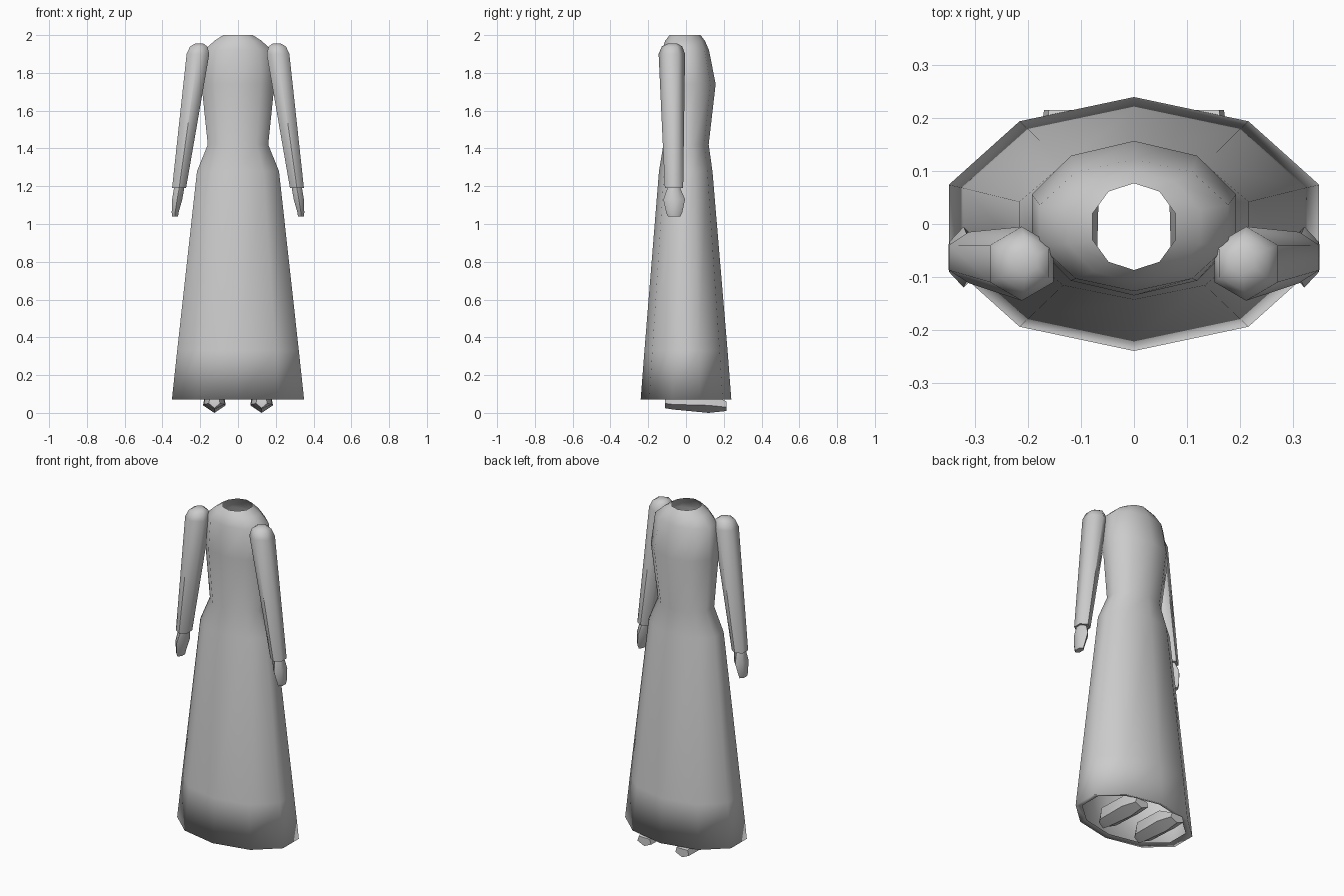
import bpy, bmesh
from math import sin, cos, pi

old = bpy.data.objects.get("Cube")
if old:
    bpy.data.objects.remove(old, do_unlink=True)

grey = bpy.data.materials.new("light grey")
grey.use_nodes = True
colour = (0.6, 0.6, 0.6, 1)
grey.diffuse_color = colour
grey.node_tree.nodes["Principled BSDF"].inputs["Base Color"].default_value = colour


def loft(name, rings, caps=(True, True), smooth_angle=None):
    """Skin a list of closed rings of points."""
    bm = bmesh.new()
    loops = [[bm.verts.new(p) for p in ring] for ring in rings]
    n = len(loops[0])
    for a, b in zip(loops, loops[1:]):
        for i in range(n):
            j = (i + 1) % n
            bm.faces.new((a[i], a[j], b[j], b[i]))
    if caps[0]:
        bm.faces.new(loops[0][::-1])
    if caps[1]:
        bm.faces.new(loops[-1])
    if any(caps):
        bmesh.ops.recalc_face_normals(bm, faces=bm.faces)
    mesh = bpy.data.meshes.new(name)
    bm.to_mesh(mesh)
    bm.free()
    mesh.materials.append(grey)
    obj = bpy.data.objects.new(name, mesh)
    bpy.context.collection.objects.link(obj)
    bpy.ops.object.select_all(action='DESELECT')
    obj.select_set(True)
    bpy.context.view_layer.objects.active = obj
    if smooth_angle:
        bpy.ops.object.shade_smooth_by_angle(angle=smooth_angle)
    else:
        bpy.ops.object.shade_smooth()
    return obj


def oval(z, half_x, y0, y1, n=10, x=0.0, turn=pi / 2):
    """Horizontal ring, counter-clockwise, from y0 to y1."""
    cy, ry = (y0 + y1) / 2, (y1 - y0) / 2
    angles = [turn + 2 * pi * i / n for i in range(n)]
    widest = max(abs(cos(a)) for a in angles)
    return [(x + half_x * cos(a) / widest, cy + ry * sin(a), z) for a in angles]


# Dress: open at the neck, hem turned inwards
dress = [
    (0.08, 0.31, -0.21, 0.21),
    (0.07, 0.35, -0.24, 0.24),
    (0.33, 0.322, -0.22, 0.22),
    (1.28, 0.217, -0.143, 0.14),
    (1.42, 0.16, -0.12, 0.12),
    (1.74, 0.193, -0.135, 0.157),
    (1.92, 0.178, -0.127, 0.122),
    (1.97, 0.125, -0.11, 0.1),
    (2.0, 0.078, -0.087, 0.077),
]
loft("dress", [oval(*row) for row in dress], caps=(False, False))

# Sleeve rows: z, centre x, half width, y range
sleeve = [
    (1.19, 0.312, 0.037, -0.112, -0.015),
    (1.90, 0.212, 0.06, -0.145, -0.005),
    (1.94, 0.208, 0.046, -0.128, -0.02),
    (1.955, 0.205, 0.022, -0.095, -0.045),
]
hand = [
    (1.04, 0.333, 0.016, -0.095, -0.03),
    (1.06, 0.333, 0.018, -0.105, -0.02),
    (1.13, 0.322, 0.027, -0.12, -0.005),
    (1.20, 0.310, 0.027, -0.095, -0.035),
]
# Foot rows: y, half width, sole z, side z, top z
foot = [
    (-0.11, 0.03, 0.025, 0.05, 0.08),
    (-0.07, 0.055, 0.018, 0.045, 0.12),
    (0.12, 0.06, 0.0, 0.04, 0.11),
    (0.215, 0.045, 0.01, 0.03, 0.06),
]


def foot_ring(x, y, w, sole, side, top):
    return [(x, y, sole), (x + w, y, side), (x + w * 0.8, y, top),
            (x - w * 0.8, y, top), (x - w, y, side)]


for label, s in (("left", 1), ("right", -1)):
    for part, rows in (("sleeve", sleeve), ("hand", hand)):
        rings = [oval(z, w, y0, y1, 6, s * x) for z, x, w, y0, y1 in rows]
        loft(label + "_" + part, rings, smooth_angle=1.05)
    loft(label + "_foot", [foot_ring(s * 0.125, *row) for row in foot],
         smooth_angle=0.9)
